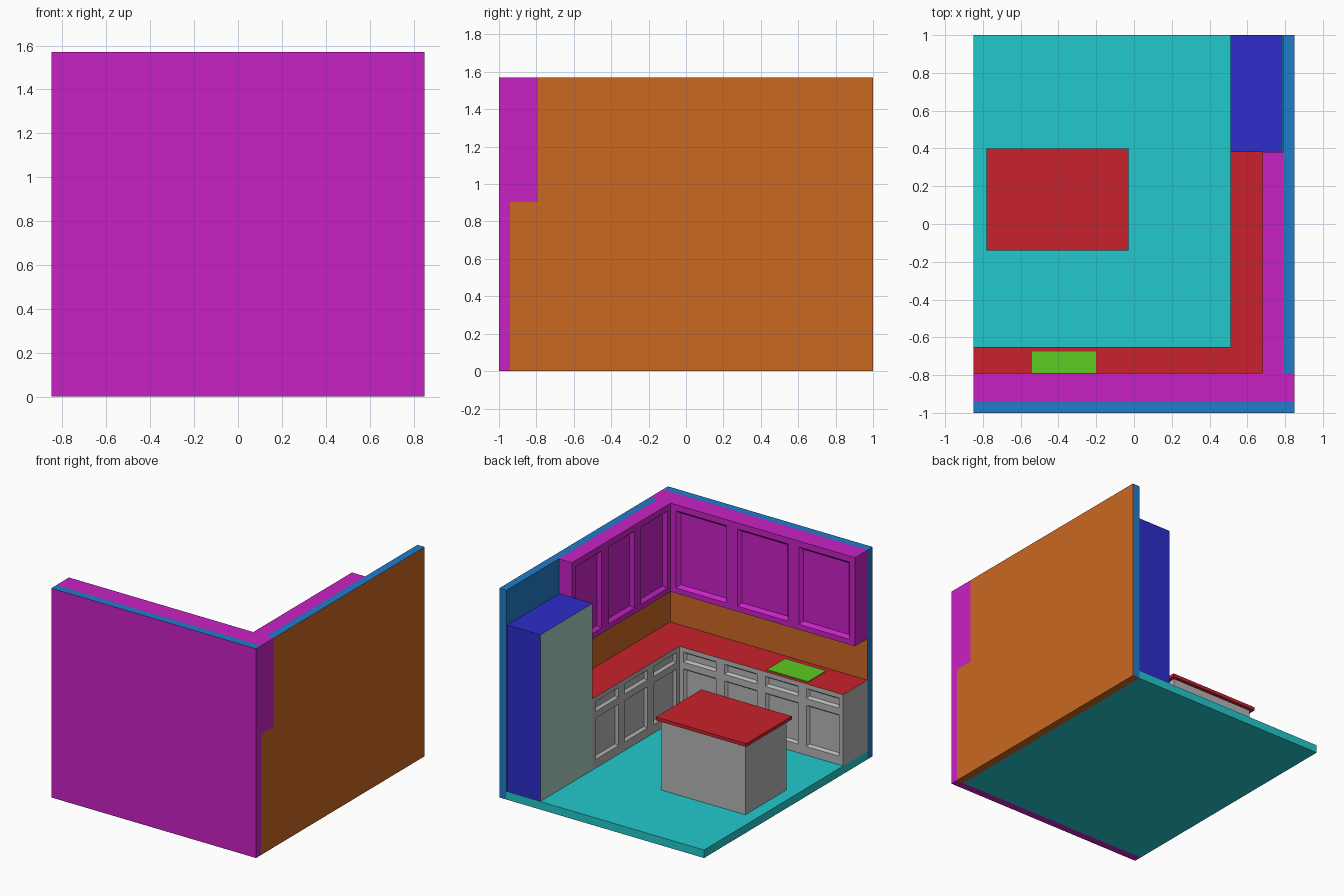
import bpy
import bmesh
from mathutils import Vector

if "Cube" in bpy.data.objects:
    bpy.data.objects.remove(bpy.data.objects["Cube"])


def linear(c):
    c /= 255
    return c / 12.92 if c <= 0.04 else ((c + 0.055) / 1.055) ** 2.4


def material(name, *rgb):
    m = bpy.data.materials.new(name)
    col = [linear(c) for c in rgb] + [1]
    m.use_nodes = True
    m.diffuse_color = col
    m.node_tree.nodes["Principled BSDF"].inputs["Base Color"].default_value = col
    return m


magenta = material("magenta", 201, 34, 197)
orange = material("orange", 201, 104, 34)
cyan = material("cyan", 34, 201, 204)
red = material("red", 201, 34, 45)
green = material("green", 92, 204, 34)
blue = material("blue", 32, 124, 201)
indigo = material("indigo", 45, 45, 204)
grey = material("grey", 181, 181, 181)
pale = material("pale grey green", 170, 205, 196)


def finish(name, bm, mats, rule=None):
    """Turn the bmesh into an object; rule maps a face normal to a material slot."""
    bmesh.ops.recalc_face_normals(bm, faces=bm.faces)
    if rule:
        for f in bm.faces:
            f.material_index = int(rule(f.normal))
    me = bpy.data.meshes.new(name)
    bm.to_mesh(me)
    bm.free()
    for m in mats:
        me.materials.append(m)
    ob = bpy.data.objects.new(name, me)
    bpy.context.collection.objects.link(ob)
    return ob


def box_mesh(lo, hi):
    bm = bmesh.new()
    bmesh.ops.create_cube(bm, size=1)
    lo, hi = Vector(lo), Vector(hi)
    for v in bm.verts:
        v.co = (lo + hi) / 2 + v.co * (hi - lo)
    return bm


def box(name, lo, hi, mats, rule=None):
    return finish(name, box_mesh(lo, hi), mats, rule)


def cabinet(name, lo, hi, facing, span, count, rows, mats, rule=None,
            side=0.035, bevel=0.02, depth=0.02):
    """Box with a row of recessed door panels cut into the side it faces."""
    bm = box_mesh(lo, hi)
    facing = Vector(facing)
    along = Vector((abs(facing.y), abs(facing.x), 0))
    up = Vector((0, 0, 1))
    width = (span[1] - span[0]) / count
    cols = [(span[0] + i * width + side, span[0] + (i + 1) * width - side)
            for i in range(count)]
    for axis, cells in ((along, cols), (up, rows)):
        for cut in [c for cell in cells for c in cell]:
            bmesh.ops.bisect_plane(bm, geom=bm.verts[:] + bm.edges[:] + bm.faces[:],
                                   plane_co=axis * cut, plane_no=axis)
    bm.normal_update()

    def within(value, cells):
        return any(a < value < b for a, b in cells)

    panels = []
    for f in bm.faces:
        c = f.calc_center_median()
        if f.normal.dot(facing) > 0.9 and within(c.dot(along), cols) and within(c.z, rows):
            panels.append(f)
    bmesh.ops.inset_individual(bm, faces=panels, thickness=bevel, depth=-depth)
    return finish(name, bm, mats, rule)


X, TOP, FLOOR, COUNTER, UPPER = 0.85, 1.57, 0.06, 0.595, 0.905
WX, WY = 0.79, -0.94          # inner wall planes

# Floor and walls
box("floor", (-X, WY, 0), (WX, 1, FLOOR), [cyan])
box("front_wall", (-X, -1, 0), (X, WY, TOP), [blue, magenta],
    lambda n: n.y < -0.5 or n.x > 0.5 or n.z < -0.5)

bm = bmesh.new()
outline = [(WY, 0), (1, 0), (1, TOP), (-0.79, TOP), (-0.79, UPPER), (WY, UPPER)]
face = bm.faces.new([bm.verts.new((WX, y, z)) for y, z in outline])
ext = bmesh.ops.extrude_face_region(bm, geom=[face], use_keep_orig=True)
bmesh.ops.translate(bm, vec=(X - WX, 0, 0),
                    verts=[g for g in ext["geom"] if isinstance(g, bmesh.types.BMVert)])
finish("left_wall", bm, [blue, orange], lambda n: n.x > 0.5 or n.z < -0.5)

# Backsplash between counter and wall cabinets
box("front_backsplash", (-X, WY, COUNTER), (WX, WY + 0.004, UPPER), [orange])
box("left_backsplash", (WX - 0.004, WY, COUNTER), (WX, 0.38, UPPER), [orange])

# Wall cabinets
door = [(UPPER + 0.04, TOP - 0.045)]
cabinet("front_wall_cabinet", (-X, WY, UPPER), (X, -0.79, TOP), (0, 1, 0),
        (-X, 0.68), 3, door, [magenta], side=0.045, bevel=0.03, depth=0.025)
cabinet("left_wall_cabinet", (0.68, -0.79, UPPER), (WX, 0.38, TOP), (-1, 0, 0),
        (-0.79, 0.38), 3, door, [magenta], side=0.04, bevel=0.03, depth=0.025)

# Base cabinets with drawers above doors, and a coloured worktop
drawer_and_door = [(0.125, 0.435), (0.485, 0.56)]
worktop = lambda n: n.z > 0.99
cabinet("front_base_cabinet", (-X, WY, FLOOR), (WX, -0.65, COUNTER), (0, 1, 0),
        (-X, 0.51), 4, drawer_and_door, [grey, red])
cabinet("left_base_cabinet", (0.51, -0.65, FLOOR), (WX, 0.38, COUNTER), (-1, 0, 0),
        (-0.65, 0.38), 3, drawer_and_door, [grey, red])
for part in ("front_base_cabinet", "left_base_cabinet"):
    for f in bpy.data.objects[part].data.polygons:
        f.material_index = int(worktop(f.normal) and f.center.z > COUNTER - 0.01)

# Hob plate set on the worktop
box("hob", (-0.54, -0.89, COUNTER), (-0.2, -0.675, COUNTER + 0.006), [green])

# Tall fridge with a pale door side
box("fridge", (0.51, 0.38, FLOOR), (0.785, 0.998, 1.31), [indigo, pale],
    lambda n: n.x < -0.5)

# Island
box("island_body", (-0.755, -0.115, FLOOR), (-0.055, 0.375, 0.585), [grey])
box("island_top", (-0.78, -0.14, 0.585), (-0.03, 0.4, 0.61), [red])
